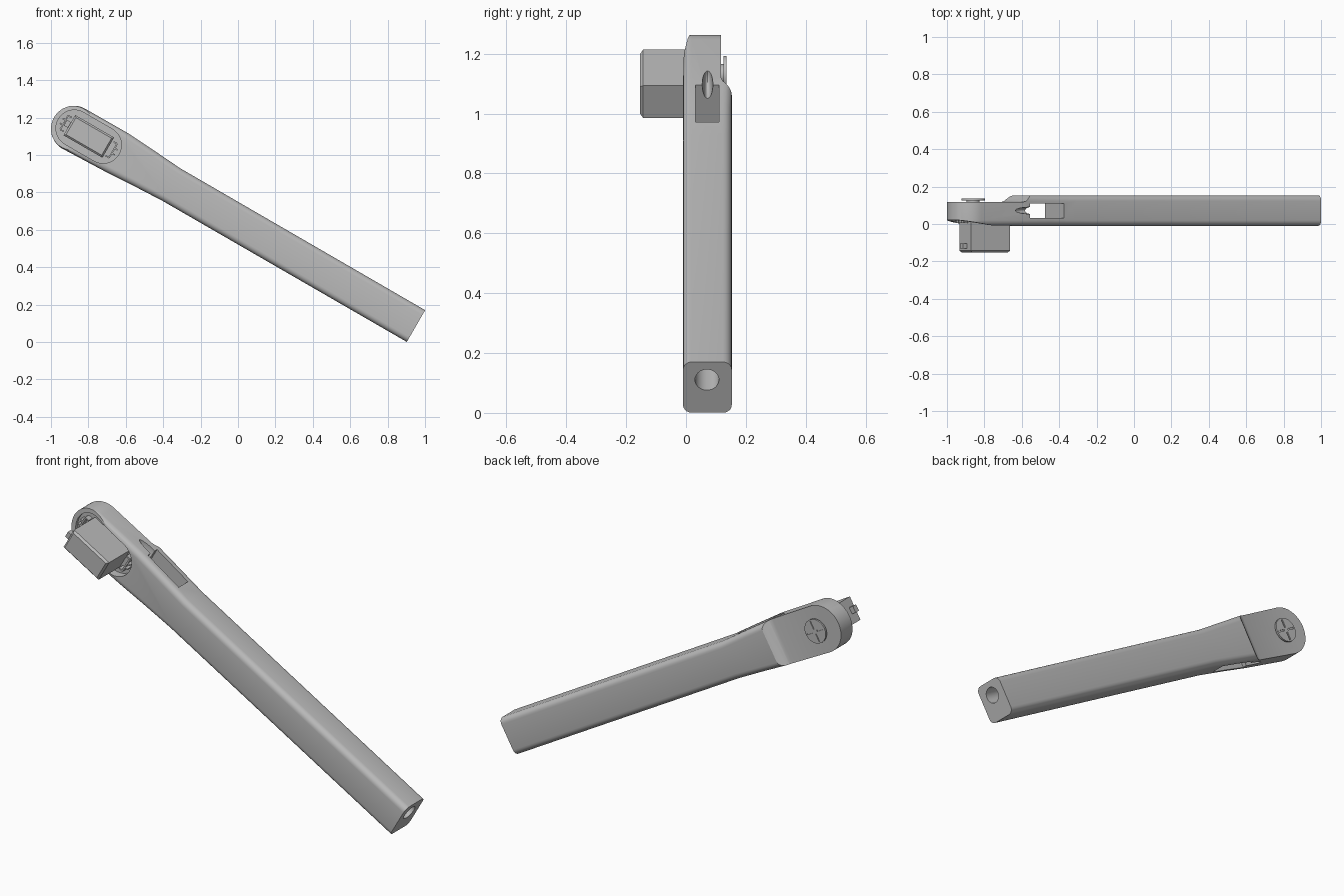
import bpy, bmesh, math
from mathutils import Matrix, Vector

old = bpy.data.objects.get("Cube")
if old:
    bpy.data.objects.remove(old, do_unlink=True)

grey = bpy.data.materials.new("plain_grey")
grey.use_nodes = True
colour = (0.5, 0.5, 0.5, 1)
grey.diffuse_color = colour
grey.node_tree.nodes["Principled BSDF"].inputs["Base Color"].default_value = colour

# Parts are modelled with the handle along x, then tilted down together
TILT = Matrix.Translation((-0.877, 0, 1.14)) @ Matrix.Rotation(math.radians(30), 4, 'Y')
R = 0.123       # head radius
LENGTH = 2.111  # head centre to handle end


def finish(name, bm):
    bmesh.ops.recalc_face_normals(bm, faces=bm.faces)
    mesh = bpy.data.meshes.new(name)
    bm.to_mesh(mesh)
    bm.free()
    mesh.materials.append(grey)
    ob = bpy.data.objects.new(name, mesh)
    bpy.context.collection.objects.link(ob)
    return ob


def prism(name, points, low, high, axis='y', bevel=0, pick=None, segments=1):
    """Extrude an outline: (x, z) along y, or (x, y) along z."""
    bm = bmesh.new()
    along = Vector((0, 1, 0)) if axis == 'y' else Vector((0, 0, 1))
    verts = [bm.verts.new((a, low, b) if axis == 'y' else (a, b, low)) for a, b in points]
    face = bm.faces.new(verts)
    ext = bmesh.ops.extrude_face_region(bm, geom=[face])
    bmesh.ops.translate(bm, vec=along * (high - low),
                        verts=[v for v in ext["geom"] if isinstance(v, bmesh.types.BMVert)])
    if bevel:
        edges = [e for e in bm.edges if pick(e)]
        bmesh.ops.bevel(bm, geom=edges, offset=bevel, segments=segments,
                        profile=0.5, affect='EDGES')
    return finish(name, bm)


def rect(x0, x1, z0, z1):
    return [(x0, z0), (x1, z0), (x1, z1), (x0, z1)]


def arc(cx, cz, r, start, end, n):
    return [(cx + r * math.cos(math.radians(start + (end - start) * i / n)),
             cz + r * math.sin(math.radians(start + (end - start) * i / n)))
            for i in range(n + 1)]


def pill(x0, x1, z, r):
    return arc(x0, z, r, 90, 270, 20) + arc(x1, z, r, -90, 90, 20)


def round_part(name, centre, r, depth, turn, scale=(1, 1, 1), ball=False):
    bm = bmesh.new()
    m = Matrix.Translation(centre) @ turn @ Matrix.Diagonal((*scale, 1))
    if ball:
        bmesh.ops.create_uvsphere(bm, u_segments=32, v_segments=16, radius=r, matrix=m)
    else:
        bmesh.ops.create_cone(bm, cap_ends=True, segments=32, radius1=r, radius2=r,
                              depth=depth, matrix=m)
    return finish(name, bm)


def cut(target, cutter):
    mod = target.modifiers.new("cut", 'BOOLEAN')
    mod.operation, mod.solver, mod.object = 'DIFFERENCE', 'EXACT', cutter
    bpy.context.view_layer.objects.active = target
    bpy.ops.object.modifier_apply(modifier=mod.name)
    bpy.data.objects.remove(cutter, do_unlink=True)


TO_X = Matrix.Rotation(math.radians(90), 4, 'Y')
TO_Y = Matrix.Rotation(math.radians(90), 4, 'X')


# Handle body: rounded head tapering into a long bar with soft long edges
def long_edge(e):
    a, b = e.verts
    return abs(a.co.y - b.co.y) < 1e-5 and min(a.co.x, b.co.x) < LENGTH - 0.01


outline = arc(0, 0, R, 90, 270, 28) + [
    (0.27, -0.114), (0.42, -0.105), (0.6, -0.097), (LENGTH, -0.097),
    (LENGTH, 0.099), (0.6, 0.101), (0.42, 0.114), (0.27, 0.124)]
body = prism("handle_body", outline, -0.01, 0.153, 'y', 0.03, long_edge, 5)

# Stepped-down back of the head and sloped front of the head
cut(body, prism("back_step", [(-0.3, 0.117), (0.255, 0.117), (0.275, 0.122),
                              (0.305, 0.147), (0.325, 0.16), (-0.3, 0.2)], -0.3, 0.3, 'z'))
cut(body, prism("front_slope", [(-0.3, -0.1), (0.12, -0.1), (0.12, -0.0101), (0.06, -0.006),
                                (-0.03, 0.008), (-0.1, 0.02), (-0.3, 0.03)], -0.3, 0.3, 'z'))
# Pill-shaped recess behind the block
cut(body, prism("recess", pill(0, 0.178, 0.003, 0.098), -0.1, 0.035))
# Through slot with a scooped lead-in at each mouth
cut(body, prism("slot", rect(0.3, 0.52, -0.3, 0.3), 0.032, 0.11))
for z in (0.125, -0.115):
    cut(body, round_part("scoop", (0.3, 0.072, z), 1, 0, Matrix(), (0.09, 0.018, 0.055), True))
# Bore in the handle end
cut(body, round_part("bore", (LENGTH, 0.07, 0.03), 0.04, 0.4, TO_X))


# Square block standing out of the recess, with chamfered front edges
def front_rim(e):
    return all(v.co.y < -0.15 for v in e.verts)


block = prism("square_block", rect(-0.031, 0.209, -0.058, 0.067), -0.153, 0.06, 'y', 0.01, front_rim)
tab = prism("block_tab", rect(-0.056, -0.02, -0.012, 0.022), -0.132, -0.105)
parts = [body, block, tab]

# Small spring clips at both ends of the recess
for end, x, side in (("upper", -0.062, -1), ("lower", 0.24, 1)):
    parts.append(prism(end + "_clip_bar", rect(x - 0.004, x + 0.004, -0.04, 0.046), 0.005, 0.05))
    for k, z in enumerate((-0.04, -0.012, 0.018, 0.046)):
        edge = x + side * (0.018 if k in (1, 2) else -0.022)
        parts.append(prism(f"{end}_clip_arm_{k + 1}",
                           rect(min(x, edge), max(x, edge), z - 0.004, z + 0.004), 0.005, 0.05))

# Screw on the back of the head, with a ring groove and a cross slot
screw = round_part("screw_head", (0.02, 0.131, 0), 0.063, 0.01, TO_Y)
for box in (rect(-0.035, 0.008, -0.004, 0.004), rect(0.032, 0.075, -0.004, 0.004),
            rect(0.016, 0.024, -0.055, -0.012), rect(0.016, 0.024, 0.012, 0.055)):
    cut(screw, prism("cross", box, 0.131, 0.15))
stem = round_part("screw_stem", (0.02, 0.115, 0), 0.035, 0.026, TO_Y)
parts += [screw, stem]

# Tilt everything and smooth the rounded surfaces
bpy.ops.object.select_all(action='DESELECT')
for ob in parts:
    ob.data.transform(TILT)
    ob.select_set(True)
bpy.context.view_layer.objects.active = body
bpy.ops.object.shade_smooth_by_angle(angle=math.radians(30))
